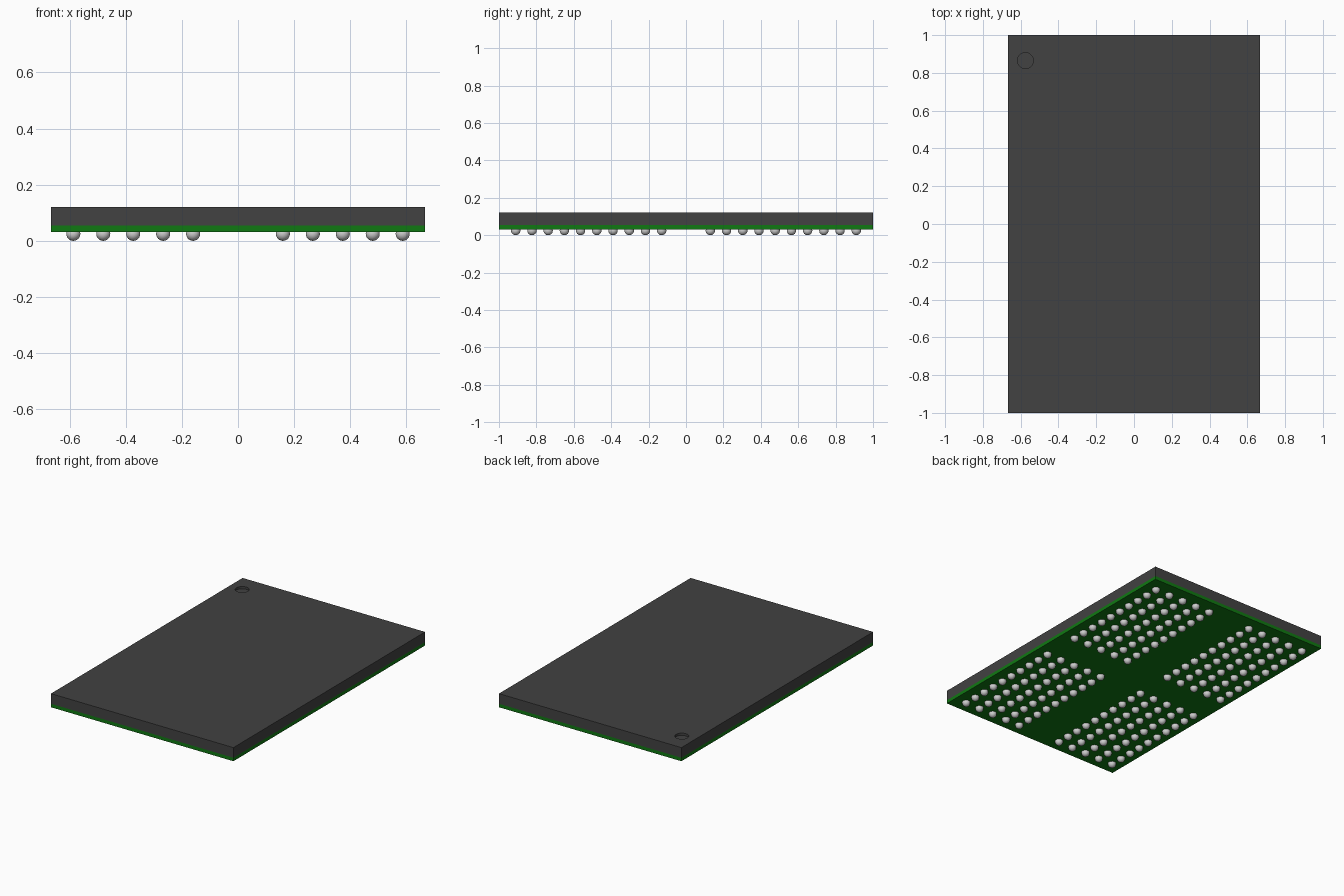
import bpy
import bmesh
from mathutils import Matrix

old = bpy.data.objects.get("Cube")
if old:
    bpy.data.objects.remove(old, do_unlink=True)

WIDTH, LENGTH = 1.333, 2.0
BOARD_Z, MOLD_Z, TOP_Z = 0.031, 0.054, 0.121
BALL_R = 0.025
PITCH_X, PITCH_Y = 0.1067, 0.0867


def material(name, rgb, roughness=0.6):
    mat = bpy.data.materials.new(name)
    mat.use_nodes = True
    mat.diffuse_color = (*rgb, 1)
    bsdf = next(n for n in mat.node_tree.nodes if n.type == 'BSDF_PRINCIPLED')
    bsdf.inputs["Base Color"].default_value = (*rgb, 1)
    bsdf.inputs["Roughness"].default_value = roughness
    return mat


def add_object(name, bm, mat):
    mesh = bpy.data.meshes.new(name)
    bm.to_mesh(mesh)
    bm.free()
    mesh.materials.append(mat)
    obj = bpy.data.objects.new(name, mesh)
    bpy.context.collection.objects.link(obj)
    return obj


def slab(name, z0, z1, mat):
    bm = bmesh.new()
    place = Matrix.Translation((0, 0, (z0 + z1) / 2)) @ Matrix.Diagonal((WIDTH, LENGTH, z1 - z0, 1))
    bmesh.ops.create_cube(bm, size=1, matrix=place)
    return add_object(name, bm, mat)


charcoal = material("charcoal plastic", (0.054, 0.054, 0.054))
green = material("board green", (0.005, 0.19, 0.006))
silver = material("solder grey", (0.62, 0.62, 0.62), 0.4)

# Circuit board layer and moulded cover
slab("substrate", BOARD_Z, MOLD_Z, green)
cover = slab("cover", MOLD_Z, TOP_Z, charcoal)

# Shallow round orientation dimple in the back corner of the cover
bm = bmesh.new()
bmesh.ops.create_cone(bm, cap_ends=True, segments=40, radius1=0.042, radius2=0.042,
                      depth=0.03, matrix=Matrix.Translation((-0.575, 0.865, TOP_Z)))
cutter = add_object("dimple_cutter", bm, charcoal)
cutter.hide_render = True
cut = cover.modifiers.new("dimple", 'BOOLEAN')
cut.operation = 'DIFFERENCE'
cut.solver = 'EXACT'
cut.object = cutter
bpy.context.view_layer.objects.active = cover
bpy.ops.object.modifier_apply(modifier=cut.name)
bpy.data.objects.remove(cutter, do_unlink=True)

# Solder balls: one ball repeated over a quadrant, mirrored to all four
bm = bmesh.new()
bmesh.ops.create_uvsphere(bm, u_segments=20, v_segments=12, radius=BALL_R,
                          matrix=Matrix.Translation((1.5 * PITCH_X, 1.5 * PITCH_Y, BALL_R)))
for face in bm.faces:
    face.smooth = True
balls = add_object("solder_balls", bm, silver)
for name, count, offset in (("columns", 5, (PITCH_X, 0, 0)), ("rows", 10, (0, PITCH_Y, 0))):
    array = balls.modifiers.new(name, 'ARRAY')
    array.count = count
    array.use_relative_offset = False
    array.use_constant_offset = True
    array.constant_offset_displace = offset
mirror = balls.modifiers.new("quadrants", 'MIRROR')
mirror.use_axis = (True, True, False)
